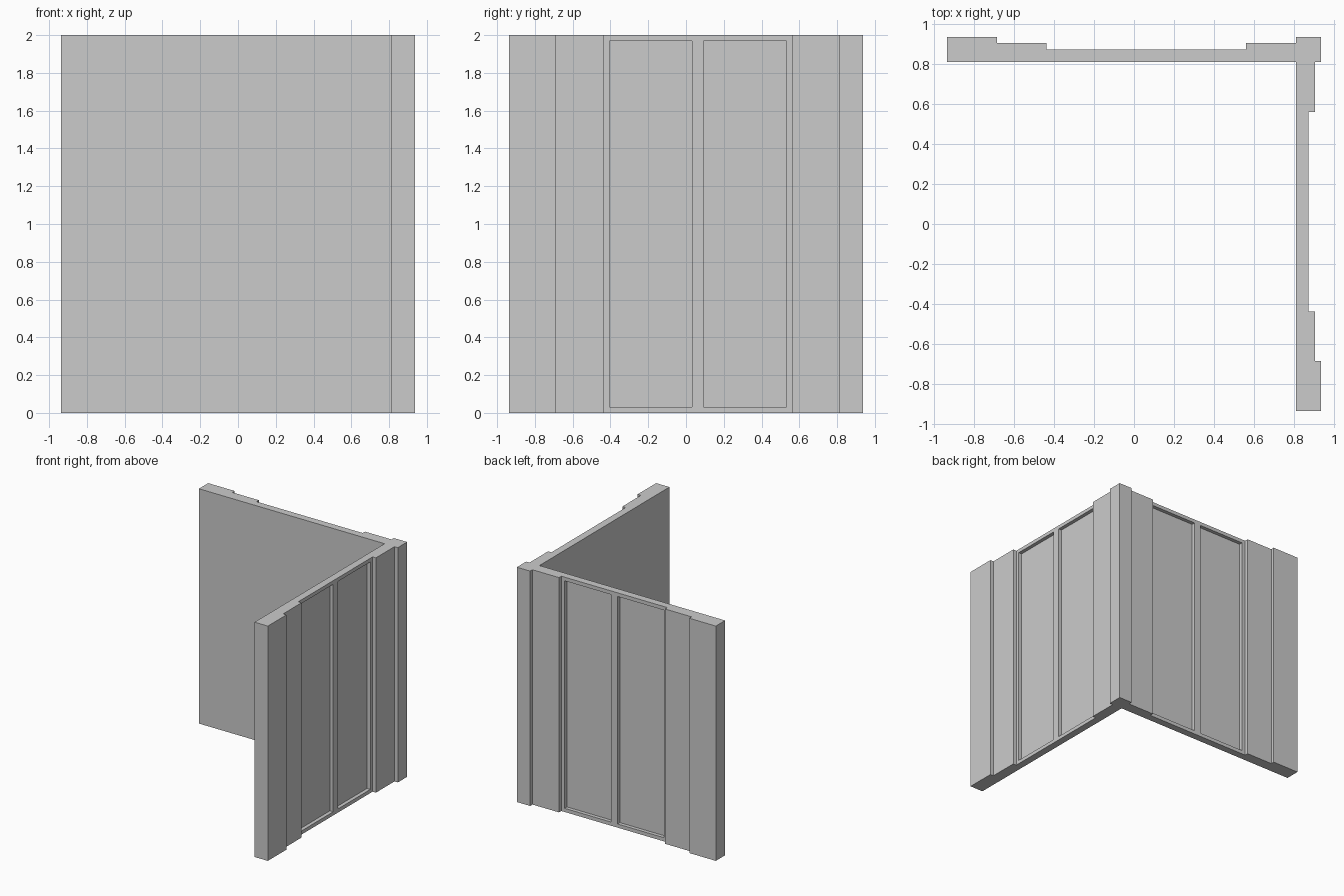
import bpy
import bmesh
from mathutils import Vector

if "Cube" in bpy.data.objects:
    bpy.data.objects.remove(bpy.data.objects["Cube"], do_unlink=True)

U = 1 / 32       # module: every step, frame and recess is one unit
HEIGHT = 2.0
INNER, THIN, MID, FULL = 26 * U, 28 * U, 29 * U, 30 * U

# Plain grey finish
grey = bpy.data.materials.new("plain_grey")
grey.use_nodes = True
colour = (0.6, 0.6, 0.6, 1)
grey.diffuse_color = colour
grey.node_tree.nodes["Principled BSDF"].inputs["Base Color"].default_value = colour

# Plan of one wing, from its free end to the corner post
wing = [(INNER, -FULL), (FULL, -FULL), (FULL, -22 * U), (MID, -22 * U),
        (MID, -14 * U), (THIN, -14 * U), (THIN, 2 * U), (THIN, 18 * U),
        (MID, 18 * U), (MID, INNER), (FULL, INNER)]
# The second wing is the first mirrored across the diagonal
plan = [(INNER, INNER)] + wing + [(FULL, FULL)] + [(y, x) for x, y in reversed(wing)]

# Raise the plan into the corner wall
bm = bmesh.new()
base = bm.faces.new([bm.verts.new((x, y, 0)) for x, y in plan])
raised = bmesh.ops.extrude_face_region(bm, geom=[base])["geom"]
bmesh.ops.translate(bm, vec=(0, 0, HEIGHT),
                    verts=[g for g in raised if isinstance(g, bmesh.types.BMVert)])
bmesh.ops.recalc_face_normals(bm, faces=bm.faces[:])

# Sink two framed panels into the thin bay of each wing
bays = [f for f in bm.faces
        if any(f.normal.dot(d) > 0.9 and abs(f.calc_center_median().dot(d) - THIN) < 0.001
               for d in (Vector((1, 0, 0)), Vector((0, 1, 0))))]
bmesh.ops.inset_individual(bm, faces=bays, thickness=U, use_even_offset=True)
bmesh.ops.inset_individual(bm, faces=bays, thickness=0, depth=-U)

mesh = bpy.data.meshes.new("corner_wall")
bm.to_mesh(mesh)
bm.free()
mesh.materials.append(grey)
wall = bpy.data.objects.new("corner_wall", mesh)
bpy.context.collection.objects.link(wall)
